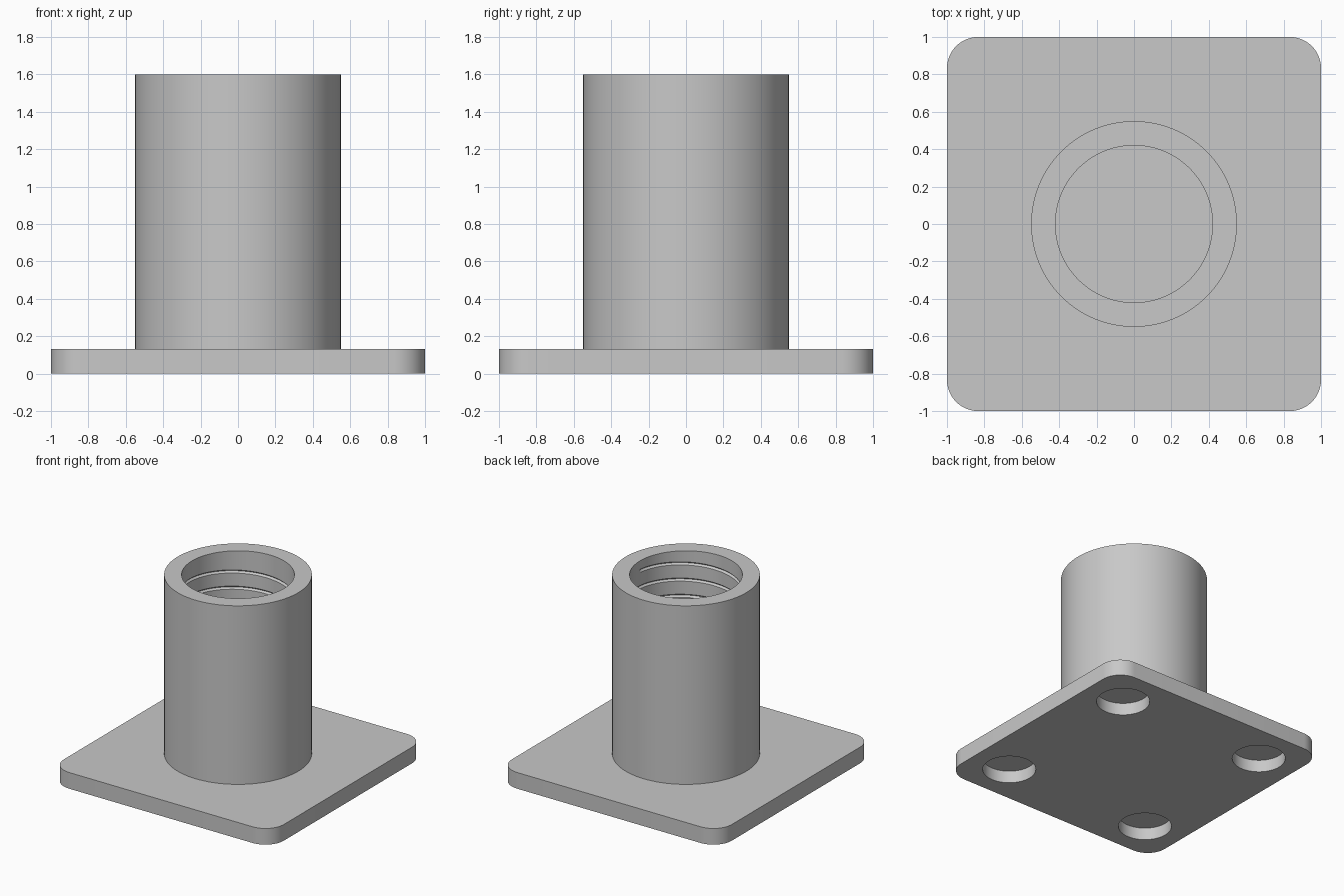
import bpy, bmesh, math

if "Cube" in bpy.data.objects:
    bpy.data.objects.remove(bpy.data.objects["Cube"], do_unlink=True)

PLATE_H, TOP, SINK = 0.133, 1.6, 0.12
OUTER, BORE, SEGS = 0.55, 0.42, 96
PITCH, GROOVE_W, GROOVE_D = 0.133, 0.026, 0.015

grey = bpy.data.materials.new("light_grey")
grey.use_nodes = True
colour = (0.58, 0.58, 0.58, 1)
grey.diffuse_color = colour
grey.node_tree.nodes["Principled BSDF"].inputs["Base Color"].default_value = colour


def make_object(name, bm):
    bmesh.ops.recalc_face_normals(bm, faces=bm.faces)
    mesh = bpy.data.meshes.new(name)
    bm.to_mesh(mesh)
    bm.free()
    mesh.materials.append(grey)
    obj = bpy.data.objects.new(name, mesh)
    bpy.context.collection.objects.link(obj)
    return obj


def smooth(obj):
    bpy.ops.object.select_all(action='DESELECT')
    obj.select_set(True)
    bpy.context.view_layer.objects.active = obj
    bpy.ops.object.shade_smooth_by_angle(angle=math.radians(30))


# Base plate with rounded vertical corners
bm = bmesh.new()
bmesh.ops.create_cube(bm, size=2)
for v in bm.verts:
    v.co.z = PLATE_H if v.co.z > 0 else 0
upright = [e for e in bm.edges if abs(e.verts[0].co.z - e.verts[1].co.z) > 0.01]
bmesh.ops.bevel(bm, geom=upright, offset=0.167, segments=12, profile=0.5, affect='EDGES')
plate = make_object("base_plate", bm)

# Four blind round pockets in the underside
bm = bmesh.new()
for sx in (-1, 1):
    for sy in (-1, 1):
        new = bmesh.ops.create_cone(bm, cap_ends=True, segments=64,
                                    radius1=0.2, radius2=0.2, depth=0.2)
        bmesh.ops.translate(bm, verts=new["verts"], vec=(sx * 0.667, sy * 0.667, 0))
cutter = make_object("pocket_cutter", bm)
cutter.hide_render = True
cut = plate.modifiers.new("pockets", 'BOOLEAN')
cut.operation = 'DIFFERENCE'
cut.solver = 'EXACT'
cut.object = cutter
bpy.context.view_layer.objects.active = plate
plate.select_set(True)
bpy.ops.object.modifier_apply(modifier=cut.name)
bpy.data.objects.remove(cutter, do_unlink=True)
smooth(plate)

# Hollow tube with a fine spiral groove in its bore
bm = bmesh.new()


def point(radius, step, z):
    a = math.tau * step / SEGS
    return bm.verts.new((radius * math.cos(a), radius * math.sin(a), z))


def strip(rows_at, steps):
    columns = [rows_at(s) for s in range(steps + 1)]
    for a, b in zip(columns, columns[1:]):
        for i in range(len(a) - 1):
            bm.faces.new((a[i], b[i], b[i + 1], a[i + 1]))


def shell(s):
    return [point(BORE, s, SINK), point(OUTER, s, SINK),
            point(OUTER, s, TOP), point(BORE, s, TOP)]


def bore(s):
    base = 0.04 + PITCH * s / SEGS - PITCH
    column = []
    for dz, depth in ((0, 0), (GROOVE_W / 2, GROOVE_D), (GROOVE_W, 0), (PITCH, 0)):
        z = base + dz
        inside = SINK + 0.02 < z < TOP - 0.085
        column.append(point(BORE + depth * inside, s, min(max(z, SINK), TOP)))
    return column


strip(shell, SEGS)
strip(bore, SEGS * (int(TOP / PITCH) + 3))
bmesh.ops.remove_doubles(bm, verts=bm.verts, dist=0.0002)
bmesh.ops.dissolve_degenerate(bm, edges=bm.edges, dist=0.0002)
smooth(make_object("threaded_tube", bm))
